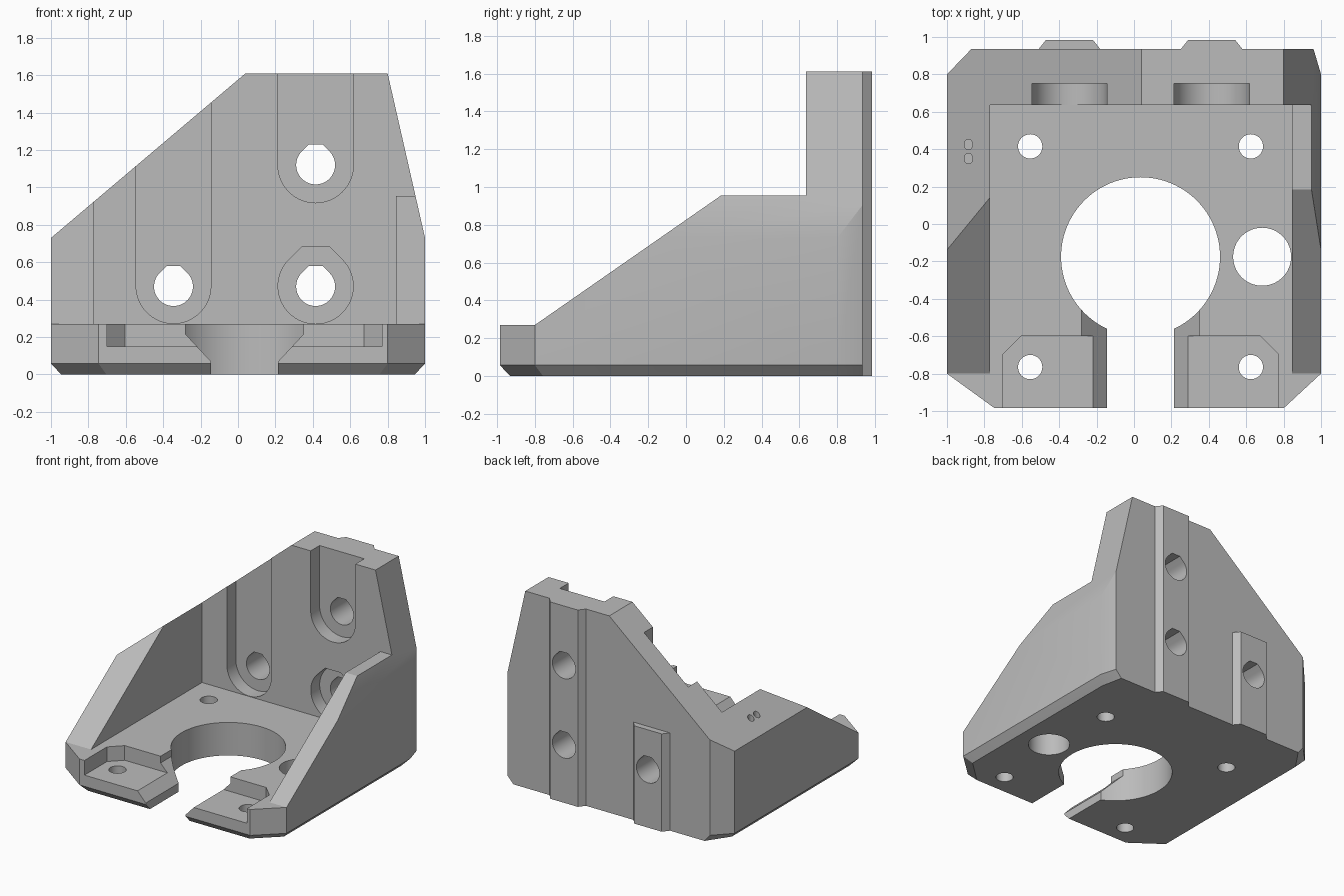
import bpy, bmesh, math

cube = bpy.data.objects.get("Cube")
if cube:
    bpy.data.objects.remove(cube, do_unlink=True)

grey = bpy.data.materials.new("printed grey")
grey.use_nodes = True
grey.diffuse_color = (0.5, 0.5, 0.5, 1)
grey.node_tree.nodes["Principled BSDF"].inputs["Base Color"].default_value = (0.5, 0.5, 0.5, 1)


def place(axis, u, v, w):
    return {"x": (w, u, v), "y": (u, w, v), "z": (u, v, w)}[axis]


def loft(name, axis, sections):
    """Solid through matching outlines: a list of (position, points)."""
    bm = bmesh.new()
    rings = [[bm.verts.new(place(axis, u, v, w)) for u, v in pts] for w, pts in sections]
    n = len(rings[0])
    bm.faces.new(rings[0])
    bm.faces.new(rings[-1])
    for a, b in zip(rings, rings[1:]):
        for i in range(n):
            j = (i + 1) % n
            bm.faces.new((a[i], a[j], b[j], b[i]))
    bmesh.ops.recalc_face_normals(bm, faces=bm.faces)
    mesh = bpy.data.meshes.new(name)
    bm.to_mesh(mesh)
    bm.free()
    obj = bpy.data.objects.new(name, mesh)
    bpy.context.collection.objects.link(obj)
    mesh.materials.append(grey)
    return obj


def prism(name, axis, pts, lo, hi):
    return loft(name, axis, [(lo, pts), (hi, pts)])


def arc(cx, cy, r, start=0, end=360, steps=64):
    count = steps if end - start == 360 else steps + 1
    angles = [math.radians(start + (end - start) * i / steps) for i in range(count)]
    return [(cx + r * math.cos(a), cy + r * math.sin(a)) for a in angles]


def teardrop(cx, cz, r):
    """Circle with a flattened roof."""
    top = 1.06 * r
    half = r * math.sqrt(2) - top
    return arc(cx, cz, r, 135, 405, 40) + [(cx + half, cz + top), (cx - half, cz + top)]


def u_slot(cx, cz, r, top):
    return arc(cx, cz, r, 180, 360, 32) + [(cx + r, top), (cx - r, top)]


def combine(target, tool, operation="DIFFERENCE"):
    mod = target.modifiers.new("cut", "BOOLEAN")
    mod.operation = operation
    mod.solver = "EXACT"
    mod.object = tool
    bpy.ops.object.select_all(action="DESELECT")
    bpy.context.view_layer.objects.active = target
    target.select_set(True)
    bpy.ops.object.modifier_apply(modifier=mod.name)
    bpy.data.objects.remove(tool, do_unlink=True)


FRONT, BACK, INNER, FLOOR = -0.985, 0.935, 0.635, 0.27

# Body: plan outline with a bevelled underside, trimmed by front and side profiles
plan = [(-0.745, FRONT), (0.8, FRONT), (1, -0.8), (1, 0.8), (0.96, BACK),
        (-0.87, BACK), (-1, 0.8), (-1, -0.8)]
sole = [(x * 0.945, y if y > 0.9 else y * 0.945) for x, y in plan]
body = loft("motor_bracket", "z", [(0, sole), (0.058, plan), (1.8, plan)])
combine(body, prism("front_profile", "y", [(-1, -0.1), (1, -0.1), (1, 0.73), (0.8, 1.61),
        (0.04, 1.61), (-1, 0.73)], -1.5, 1.5), "INTERSECT")
combine(body, prism("side_profile", "x", [(-1.2, -0.1), (1.2, -0.1), (1.2, 1.8), (INNER, 1.8),
        (INNER, 0.955), (0.185, 0.955), (-0.8, FLOOR), (-1.2, FLOOR)], -1.5, 1.5), "INTERSECT")
combine(body, prism("inside", "z", [(-0.77, -1.2), (0.845, -1.2), (0.845, INNER),
        (-0.77, INNER)], FLOOR, 2))

# Alignment ribs on the back
for x, top in ((0.415, 1.61), (-0.345, 0.8)):
    rib = [(x - 0.165, 0.88), (x + 0.165, 0.88), (x + 0.165, BACK), (x + 0.125, 0.985),
           (x - 0.125, 0.985), (x - 0.165, BACK)]
    combine(body, prism("rib", "z", rib, 0, top), "UNION")

# Motor bore, side hole and screw holes in the base
MID = 0.035
combine(body, prism("bore", "z", arc(MID, -0.175, 0.425, steps=96), -0.1, 0.6))
combine(body, prism("side_hole", "z", arc(0.685, -0.175, 0.155), -0.1, 0.6))
for side in (-1, 1):
    for y in (0.415, -0.765):
        combine(body, prism("screw_hole", "z", arc(MID + side * 0.59, y, 0.065, steps=32), -0.1, 0.6))

# Flared entry slot and sunken front pockets
slot = [(MID - 0.18, -0.1), (MID + 0.18, -0.1), (MID + 0.18, 0.07), (MID + 0.315, 0.215),
        (MID + 0.315, 0.5), (MID - 0.315, 0.5), (MID - 0.315, 0.215), (MID - 0.18, 0.07)]
combine(body, prism("slot", "y", slot, -1.2, -0.3))
for side in (-1, 1):
    pocket = [(MID + side * u, v) for u, v in
              ((0.1, -1.2), (0.735, -1.2), (0.735, -0.695), (0.64, -0.6), (0.1, -0.6))]
    combine(body, prism("pocket", "z", pocket, 0.15, 0.5))

# Bolt holes through the back wall with their head recesses
recesses = ((0.415, 1.12, u_slot(0.415, 1.12, 0.202, 2)),
            (-0.345, 0.47, u_slot(-0.345, 0.473, 0.2, 2)),
            (0.415, 0.47, teardrop(0.415, 0.472, 0.201)))
for x, z, outline in recesses:
    combine(body, prism("recess", "y", outline, 0.5, 0.75))
    combine(body, prism("bolt_hole", "y", teardrop(x, z, 0.104), 0.5, 1.2))

# Pair of small tie holes in the sloped wall
for y in (0.35, 0.425):
    tie = [(-0.885 + 0.8 * (u + 0.885), v) for u, v in arc(-0.885, y, 0.028, steps=20)]
    combine(body, prism("tie_hole", "z", tie, 0.7, 1.2))

bpy.ops.object.select_all(action="DESELECT")
body.select_set(True)
bpy.context.view_layer.objects.active = body
bpy.ops.object.shade_smooth_by_angle(angle=math.radians(20))
